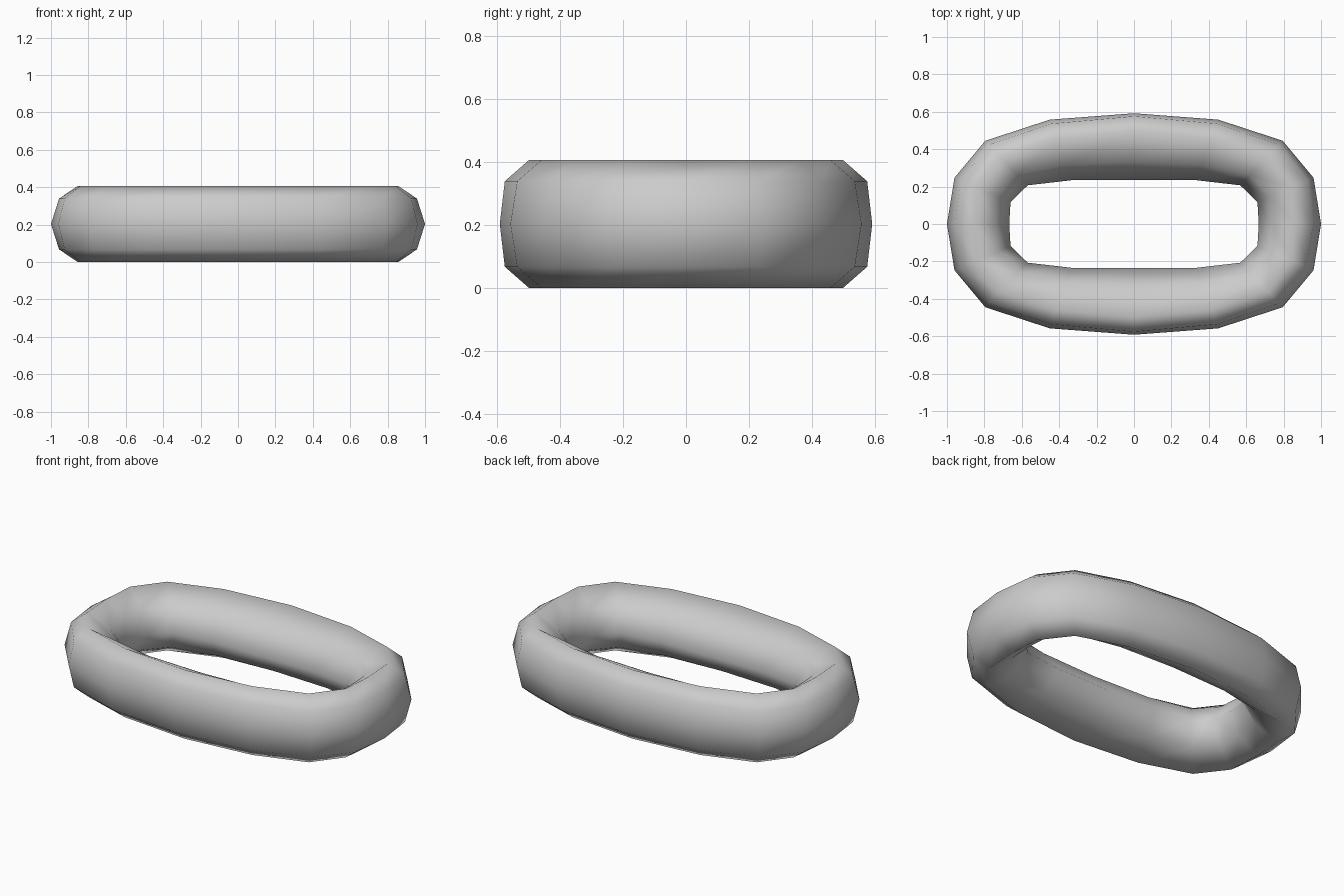
import bpy, bmesh

if "Cube" in bpy.data.objects:
    bpy.data.objects.remove(bpy.data.objects["Cube"])

# Quarter outlines of the link (end -> middle of the long side)
OUTER = [(1.0, 0), (.96, .247), (.795, .445), (.45, .558), (0, .592)]
INNER = [(.667, 0), (.66, .117), (.568, .207), (.335, .234), (0, .235)]
# Upper half of the tube section: fraction outer->inner at the end / at the side, and height
SECTION = [(0, 0, 0), (.13, .045, .136), (.43, .26, .203),
           (.79, .73, .12), (1, 1, 0)]
MID_Z = .203


def ring(quarter_index):
    """Closed tube section at one station of the quarter outline."""
    o, i = OUTER[quarter_index], INNER[quarter_index]
    t = quarter_index / 4
    pts = []
    for end, side, h in SECTION:
        f = end + (side - end) * t
        pts.append((o[0] + (i[0] - o[0]) * f, o[1] + (i[1] - o[1]) * f, h))
    return pts + [(x, y, -h) for x, y, h in pts[-2:0:-1]]


# Walk the stations round all four quadrants
stations = []
for k in range(16):
    q, r = divmod(k, 4)
    idx = r if q % 2 == 0 else 4 - r
    sx = 1 if q in (0, 3) else -1
    sy = 1 if q in (0, 1) else -1
    stations.append([(x * sx, y * sy, z + MID_Z) for x, y, z in ring(idx)])

# Skin the stations into a closed tube
bm = bmesh.new()
rings = [[bm.verts.new(p) for p in s] for s in stations]
n = len(rings[0])
for k in range(16):
    a, b = rings[k], rings[(k + 1) % 16]
    for j in range(n):
        bm.faces.new((a[j], b[j], b[(j + 1) % n], a[(j + 1) % n]))
bmesh.ops.recalc_face_normals(bm, faces=bm.faces)
for f in bm.faces:
    f.smooth = True
mesh = bpy.data.meshes.new("chain_link")
bm.to_mesh(mesh)
bm.free()
link = bpy.data.objects.new("chain_link", mesh)
bpy.context.collection.objects.link(link)
